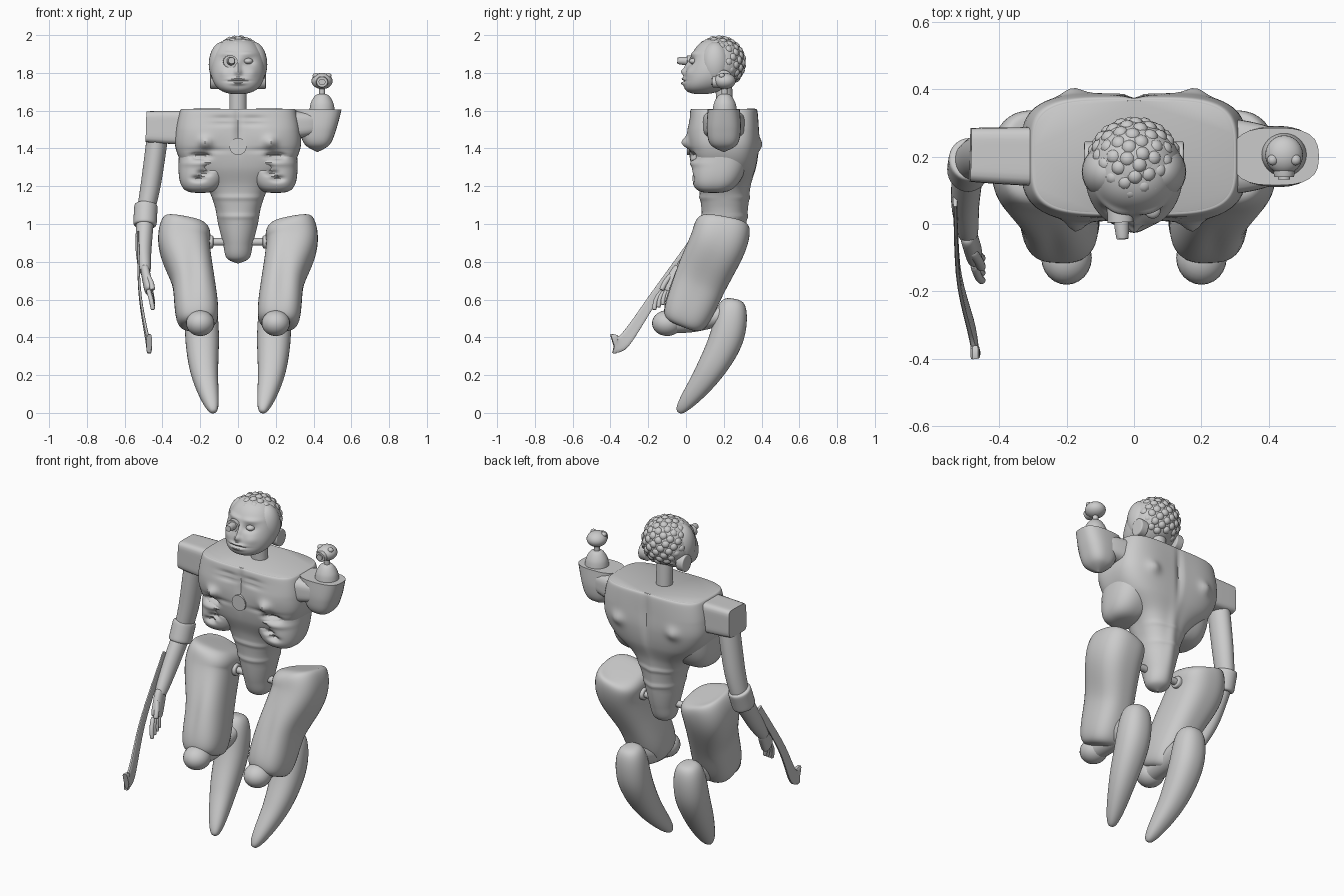
import bpy, bmesh, math
from mathutils import Vector

cube = bpy.data.objects.get("Cube")
if cube:
    bpy.data.objects.remove(cube)

grey = bpy.data.materials.new("plain_grey")
grey.use_nodes = True
grey.diffuse_color = (.6, .6, .6, 1)
grey.node_tree.nodes["Principled BSDF"].inputs["Base Color"].default_value = grey.diffuse_color
made = []
X_AXIS, Y_AXIS = Vector((1, 0, 0)), Vector((0, 1, 0))


def finish(name, bm):
    mesh = bpy.data.meshes.new(name)
    bm.to_mesh(mesh)
    bm.free()
    mesh.materials.append(grey)
    part = bpy.data.objects.new(name, mesh)
    bpy.context.collection.objects.link(part)
    made.append(part)


def along(points, t):
    """Point at fraction t of a smooth curve through the given points."""
    last = len(points) - 1
    i = min(int(t * last), last - 1)
    t = t * last - i
    a, b, c, d = (Vector(points[min(max(k, 0), last)]) for k in range(i - 1, i + 3))
    return b + (c - a) * t / 2 + (a - 2.5 * b + 2 * c - d / 2) * t ** 2 + (1.5 * (b - c) + (d - a) / 2) * t ** 3


def skin(name, rings, sides, front=(), back=()):
    """Skin rings of (centre, across, through, squareness), then sculpt soft swellings."""
    bm = bmesh.new()
    loops = []
    for centre, across, through, square in rings:
        loop = []
        for k in range(sides):
            c, s = math.cos(math.tau * k / sides), math.sin(math.tau * k / sides)
            reach = (abs(c) ** square + abs(s) ** square) ** (-1 / square)
            loop.append(bm.verts.new(centre + (across * c + through * s) * reach))
        loops.append(loop)
    for low, high in zip(loops, loops[1:]):
        for k in range(sides):
            bm.faces.new((low[k - 1], low[k], high[k], high[k - 1]))
    bm.faces.new(loops[0])
    bm.faces.new(loops[-1])
    bmesh.ops.recalc_face_normals(bm, faces=bm.faces)
    bm.normal_update()
    # Each swelling is x (mirrored), z, width, height, amount
    for v in bm.verts:
        push = 0
        for facing, swellings in ((-1, front), (1, back)):
            weight = max(0, v.normal.y * facing)
            for x, z, wide, tall, amount in swellings:
                push += weight * amount * math.exp(-((abs(v.co.x) - x) / wide) ** 2 - ((v.co.z - z) / tall) ** 2)
        v.co += v.normal * push
    finish(name, bm)


def limb(name, path, wide, deep, end=1, blunt=None, square=2, pinch=0, side=1, level=False, sides=32, rows=24,
         front=()):
    """Tube along a path: tapers to the end factor, domed when blunt is set, narrowed midway by pinch."""
    path = [(x * side, y, z) for x, y, z in path]
    rings = []
    for i in range(rows + 1):
        t = (1 - math.cos(math.pi * i / rows)) / 2
        size = 1 + (end - 1) * t * t
        if blunt:
            size *= max(1 - abs(2 * t - 1) ** blunt, .0001) ** (1 / blunt)
        across, through = X_AXIS, Y_AXIS
        if not level:
            way = (along(path, min(t + .01, 1)) - along(path, max(t - .01, 0))).normalized()
            guide = Y_AXIS if abs(way.x) > .8 else X_AXIS
            across = (guide - way * guide.dot(way)).normalized()
            through = way.cross(across)
        narrow = wide * (1 - pinch * math.exp(-((t - .65) / .2) ** 2))
        rings.append((along(path, t), across * narrow * size, through * deep * size, square))
    skin(name, rings, sides, front)


def stack(name, x, y, profile, square=lambda z: 2, sides=32, rows=24, front=(), back=()):
    """Upright form from a profile of height, half width and half depth."""
    rings = []
    for i in range(rows + 1):
        z, wide, deep = along(profile, i / rows)
        rings.append((Vector((x, y, z)), X_AXIS * max(wide, .002), Y_AXIS * max(deep, .002), square(z)))
    skin(name, rings, sides, front, back)


def ball(name, centre, size):
    bm = bmesh.new()
    bmesh.ops.create_uvsphere(bm, u_segments=24, v_segments=14, radius=1)
    bmesh.ops.scale(bm, verts=bm.verts, vec=size)
    bmesh.ops.translate(bm, verts=bm.verts, vec=centre)
    finish(name, bm)


# Torso tapering into the pelvis
pecs = [(.17, 1.48, .12, .07, .012), (.17, 1.43, .03, .03, .035), (0, 1.5, .015, .1, -.014)]
chest_folds = [(.08, z, .06, .012, -.008) for z in (1.53, 1.56)] + [(.16, 1.39, .1, .012, -.008)]
upper_slot = [(x, 1.36, .03, .014, -.035) for x in (.18, .22)]
spine_rings = [(0, z, .2, .012, .006) for z in (1.04, 1.14)]
shoulder_blades = [(.18, 1.42, .035, .035, .02), (.17, 1.48, .1, .1, .005), (0, 1.45, .02, .15, -.014)]
stack("torso", 0, .2, [
    (1.61, .295, .165), (1.595, .31, .178), (1.5, .33, .183), (1.4, .33, .185), (1.3, .28, .17), (1.2, .17, .135),
    (1.1, .125, .12), (1, .105, .11), (.9, .08, .09), (.82, .06, .06), (.79, 0, 0)],
    square=lambda z: 2 + 2 * min(max(z - 1, 0) / .5, 1), sides=144, rows=110,
    front=pecs + chest_folds + upper_slot + spine_rings,
    back=shoulder_blades + spine_rings + [(0, 1.1, .03, .2, .01)])
limb("chest_disc", [(0, .04, 1.41), (0, .005, 1.41)], .045, .045, rows=2)
limb("neck", [(0, .205, 1.58), (0, .2, 1.74)], .046, .044, rows=2)

rib_slots = [(.15 + i * .03, 1.3 - i * .03, .03, .014, -.035) for i in range(3)]
for side, label in ((-1, "right"), (1, "left")):
    limb(label + "_rib_lobe", [(.15, .2, 1.58), (.17, .185, 1.36), (.2, .145, 1.165)], .153, .163, end=.75, blunt=3,
         square=2.5, side=side, level=True, sides=96, rows=80,
         front=rib_slots + upper_slot + [(.2, 1.32, .1, .015, .01)])
    # Hip joint
    limb(label + "_hip_bar", [(.04, .19, .905), (.2, .19, .905)], .02, .02, side=side, rows=2)
    limb(label + "_hip_ring", [(.13, .19, .905), (.2, .19, .905)], .035, .035, blunt=6, side=side)
    # Thigh, knee and tapered shin
    limb(label + "_thigh", [(.265, .2, 1.02), (.285, .17, .9), (.235, .07, .69), (.212, -.02, .46)], .14, .153,
         end=.85, blunt=5, square=2.7, pinch=.14, side=side, sides=48, rows=40, front=[(.24, .72, .035, .15, -.01)])
    ball(label + "_kneecap", (side * .2, -.1, .475), (.075, .08, .068))
    limb(label + "_knee_link", [(.2, -.1, .475), (.19, .05, .485), (.19, .23, .53)], .06, .055, side=side)
    limb(label + "_shin", [(.19, .25, .605), (.19, .215, .4), (.175, .11, .2), (.128, -.04, .003)], .097, .098,
         end=.4, blunt=2.8, square=2.3, side=side, rows=40)
    # Ear disc and temple
    limb(label + "_ear", [(.1, .2, 1.765), (.148, .2, 1.765)], .045, .05, blunt=8, side=side)
    ball(label + "_temple", (side * .08, .155, 1.845), (.075, .08, .12))

# Face with sockets, brow, nose and lips
sockets_and_brow = [(.055, 1.86, .032, .018, -.02), (.055, 1.9, .045, .012, .01), (.075, 1.8, .03, .025, .008)]
nose = [(0, 1.83, .014, .03, .015), (0, 1.8, .018, .016, .022)]
mouth = [(0, 1.766, .04, .008, .014), (0, 1.757, .05, .004, -.01), (0, 1.745, .035, .009, .014)]
limb("face", [(0, .08, 1.687), (0, .15, 1.82), (0, .17, 1.985)], .145, .146, blunt=2, square=2.2, level=True,
     sides=112, rows=90, front=sockets_and_brow + nose + mouth)
ball("open_eye", (.055, .04, 1.862), (.024, .024, .016))
limb("eye_socket_ring", [(-.042, .05, 1.86), (-.04, .005, 1.86)], .038, .033, rows=2)
limb("eye_tube", [(-.04, .05, 1.86), (-.034, -.045, 1.865)], .024, .024, end=.7)

# Tightly curled hair on the crown and back of the skull
skull = Vector((0, .175, 1.855))
ball("hair_cap", skull, (.135, .135, .135))
bm = bmesh.new()
curls = 130
for i in range(curls):
    z = 1 - (2 * i + 1) / curls
    turn = i * math.pi * (3 - math.sqrt(5))
    ring = math.sqrt(1 - z * z)
    way = Vector((math.cos(turn) * ring, math.sin(turn) * ring, z))
    if z > -.75 and (way.y > .32 or (z > .5 and way.y > -.75)):
        curl = bmesh.ops.create_icosphere(bm, subdivisions=2, radius=.025)["verts"]
        bmesh.ops.translate(bm, verts=curl, vec=skull + way * .12)
finish("hair_curls", bm)

# Right shoulder block, arm and hand
limb("right_shoulder", [(-.2, .2, 1.51), (-.3, .2, 1.51), (-.485, .205, 1.515)], .09, .092, end=.88, square=7, sides=48)
limb("right_upper_arm", [(-.425, .205, 1.47), (-.46, .2, 1.22), (-.49, .185, 1.06)], .056, .068, end=.8)
limb("elbow_cuff", [(-.487, .195, 1.105), (-.493, .155, .99)], .062, .068, blunt=7)
limb("right_forearm", [(-.492, .165, 1.02), (-.5, .06, .86), (-.492, -.03, .75)], .046, .054, end=.62)
limb("right_palm", [(-.495, -.02, .77), (-.47, -.1, .64)], .024, .043, blunt=4, square=2.5)
for i in range(4):
    slide = (i - 1.5) * .022
    limb("finger_%d" % (i + 1), [(x, y + slide, z + slide * .6) for x, y, z in (
        (-.475, -.09, .67), (-.46, -.125, .62), (-.45, -.135, .565))], .012, .012, blunt=6, sides=12, rows=12)
limb("thumb", [(-.48, -.08, .73), (-.46, -.11, .69), (-.452, -.13, .65)], .014, .014, blunt=6, sides=12, rows=12)
limb("blade", [(-.53, .07, .95), (-.52, -.15, .64), (-.48, -.32, .39), (-.47, -.385, .365)], .006, .022,
     end=2.4, square=5, sides=24)

# Left shoulder stump carrying a small second head
small_x, small_y = .445, .205
stack("left_stump", .42, .2, [(1.605, .128, .085), (1.5, .1, .09), (1.42, .065, .07), (1.38, 0, 0)],
      square=lambda z: 2.8)
limb("left_shoulder", [(.2, .2, 1.52), (.42, .2, 1.53)], .12, .08, end=.65, square=4)
stack("small_head_base", small_x, small_y, [(1.59, .068, .066), (1.64, .06, .057), (1.68, .036, .034), (1.69, .01, .01)])
limb("small_neck", [(small_x, small_y, 1.67), (small_x, small_y, 1.74)], .016, .016, rows=2)
ball("small_head", (small_x, small_y, 1.757), (.056, .058, .043))
limb("small_muzzle", [(small_x, .19, 1.752), (small_x, .14, 1.752)], .034, .032, end=.85, rows=4)
limb("small_muzzle_tip", [(small_x, .15, 1.752), (small_x, .132, 1.752)], .018, .017, rows=2)
for side, label in ((-1, "right"), (1, "left")):
    ball("small_%s_eye" % label, (small_x + side * .034, .19, 1.785), (.016, .016, .014))

# Smooth shading with crisp edges
bpy.ops.object.select_all(action="DESELECT")
for part in made:
    part.select_set(True)
bpy.context.view_layer.objects.active = made[0]
bpy.ops.object.shade_smooth_by_angle(angle=math.radians(40))
